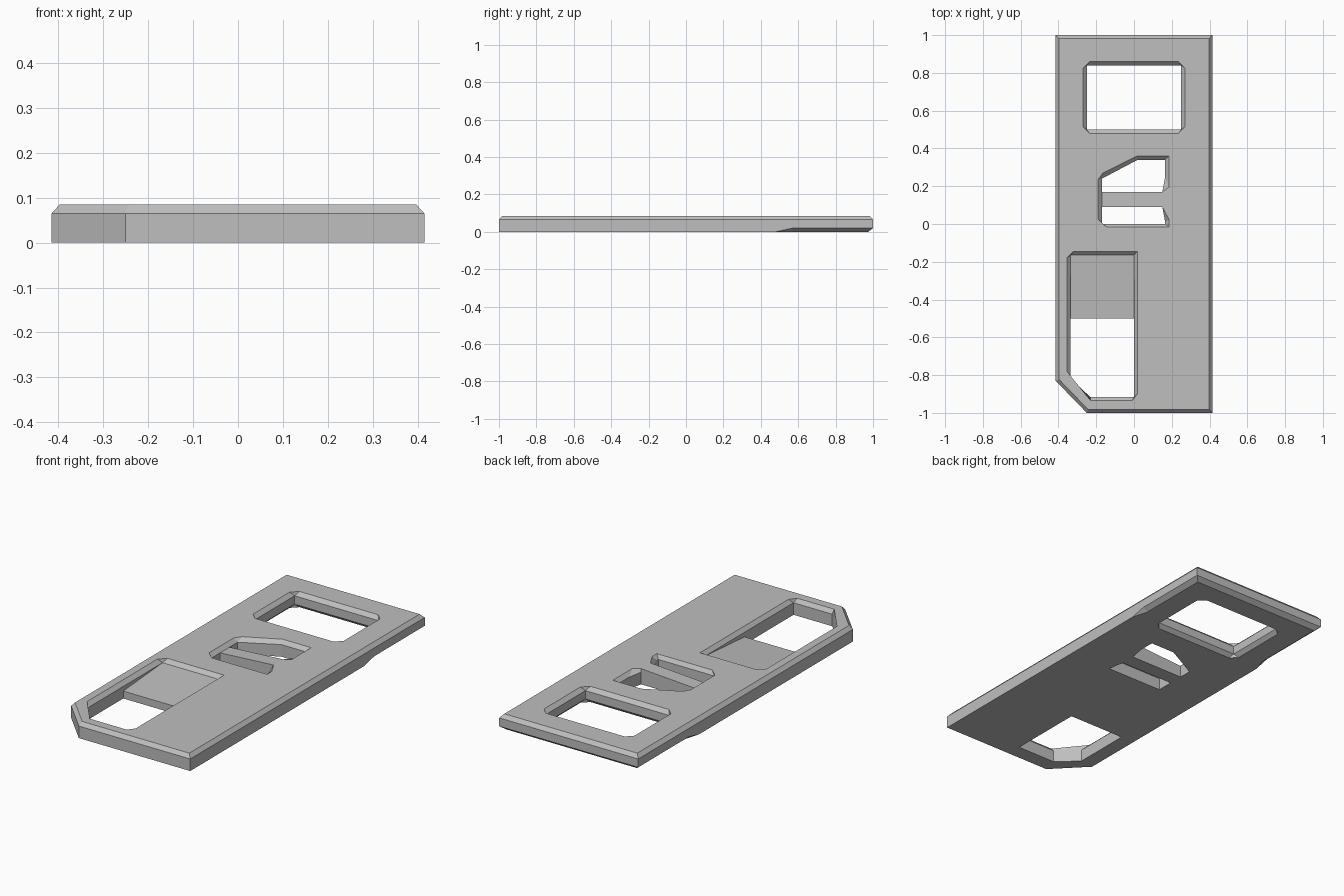
import bpy, bmesh

old = bpy.data.objects.get("Cube")
if old:
    bpy.data.objects.remove(old, do_unlink=True)

grey = bpy.data.materials.new("plain_grey")
grey.use_nodes = True
colour = (0.52, 0.52, 0.52, 1)
grey.diffuse_color = colour
grey.node_tree.nodes["Principled BSDF"].inputs["Base Color"].default_value = colour

TOP, SHOULDER, FOOT = 0.085, 0.065, 0.02


def loft(name, levels):
    """Solid through matching outlines, given as (z, outline); repeated points merge."""
    bm = bmesh.new()
    rings = [[bm.verts.new((x, y, z)) for x, y in outline] for z, outline in levels]
    n = len(rings[0])
    for low, high in zip(rings, rings[1:]):
        for i in range(n):
            j = (i + 1) % n
            bm.faces.new((low[i], low[j], high[j], high[i]))
    bm.faces.new(rings[0][::-1])
    bm.faces.new(rings[-1])
    bmesh.ops.remove_doubles(bm, verts=bm.verts, dist=0.0002)
    bmesh.ops.recalc_face_normals(bm, faces=bm.faces)
    mesh = bpy.data.meshes.new(name)
    bm.to_mesh(mesh)
    bm.free()
    mesh.materials.append(grey)
    ob = bpy.data.objects.new(name, mesh)
    bpy.context.collection.objects.link(ob)
    return ob


def box_outline(x0, x1, y0, y1, c=0.0):
    """Rectangle with corners cut by c."""
    return [(x0 + c, y0), (x1 - c, y0), (x1, y0 + c), (x1, y1 - c),
            (x1 - c, y1), (x0 + c, y1), (x0, y1 - c), (x0, y0 + c)]


def plate_outline(inset=0.0, tail=0.0, start=0.57):
    """Plate edge; tail narrows only the rear part, from start onwards."""
    w, e = 0.415 - inset, 1 - inset
    t = w - tail
    return [(-0.25 + inset * 0.4, -e), (w, -e), (w, start), (t, 0.57), (t, e - tail),
            (-t, e - tail), (-t, 0.57), (-w, start), (-w, -0.83 + inset * 0.4)]


# Plate with bevelled top and undercut rear edges
plate = loft("plate", [(0, plate_outline(tail=0.025, start=0.48)),
                       (FOOT, plate_outline()),
                       (SHOULDER, plate_outline()),
                       (TOP, plate_outline(inset=0.018))])

# Rear window, bevelled on both faces
wide = box_outline(-0.27, 0.27, 0.48, 0.86, 0.035)
narrow = box_outline(-0.25, 0.25, 0.50, 0.84)
rear_cutter = loft("rear_window_cutter", [(-0.02, wide), (0, wide), (FOOT, narrow),
                                          (SHOULDER, narrow), (TOP, wide), (0.1, wide)])

# Middle window, pinched where the bar meets its side
wide = [(-0.145, -0.016), (0.185, -0.016), (0.185, 0.025), (0.15, 0.09),
        (0.15, 0.17), (0.185, 0.195), (0.185, 0.36), (0.015, 0.36),
        (-0.165, 0.27), (-0.19, 0.235), (-0.19, 0.025)]
narrow = [(-0.17, 0), (0.165, 0), (0.165, 0.01), (0.15, 0.09),
          (0.15, 0.17), (0.165, 0.25), (0.165, 0.34), (0.02, 0.34),
          (-0.17, 0.24), (-0.17, 0.24), (-0.17, 0)]
middle_cutter = loft("middle_window_cutter", [(-0.02, narrow), (SHOULDER, narrow),
                                              (TOP, wide), (0.1, wide)])

# Front pocket
wide = [(-0.23, -0.935), (-0.01, -0.935), (0.018, -0.9), (0.018, -0.145),
        (-0.32, -0.145), (-0.355, -0.18), (-0.355, -0.78)]
narrow = [(-0.23, -0.917), (0, -0.917), (0, -0.917), (0, -0.165),
          (-0.335, -0.165), (-0.335, -0.165), (-0.335, -0.82)]
front_cutter = loft("front_pocket_cutter", [(-0.02, narrow), (SHOULDER, narrow),
                                            (TOP, wide), (0.1, wide)])

for cutter in (rear_cutter, middle_cutter, front_cutter):
    cutter.hide_render = True
    cutter.hide_set(True)
    cutter.display_type = 'WIRE'
    mod = plate.modifiers.new(cutter.name, 'BOOLEAN')
    mod.operation = 'DIFFERENCE'
    mod.solver = 'EXACT'
    mod.object = cutter


def ramp(name, x0, x1, y0, y1, height):
    """Block on the ground whose top follows height(x, y)."""
    ob = loft(name, [(0, box_outline(x0, x1, y0, y1)), (1, box_outline(x0, x1, y0, y1))])
    for v in ob.data.vertices:
        if v.co.z > 0.5:
            v.co.z = height(v.co.x, v.co.y)
    return ob


# Sloping bar across the middle window and sloping floor of the pocket
ramp("cross_bar", -0.17, 0.15, 0.09, 0.17,
     lambda x, y: SHOULDER if x < 0 else TOP)
ramp("pocket_floor", -0.335, 0, -0.5, -0.165,
     lambda x, y: 0.04 if y < -0.3 else SHOULDER)
